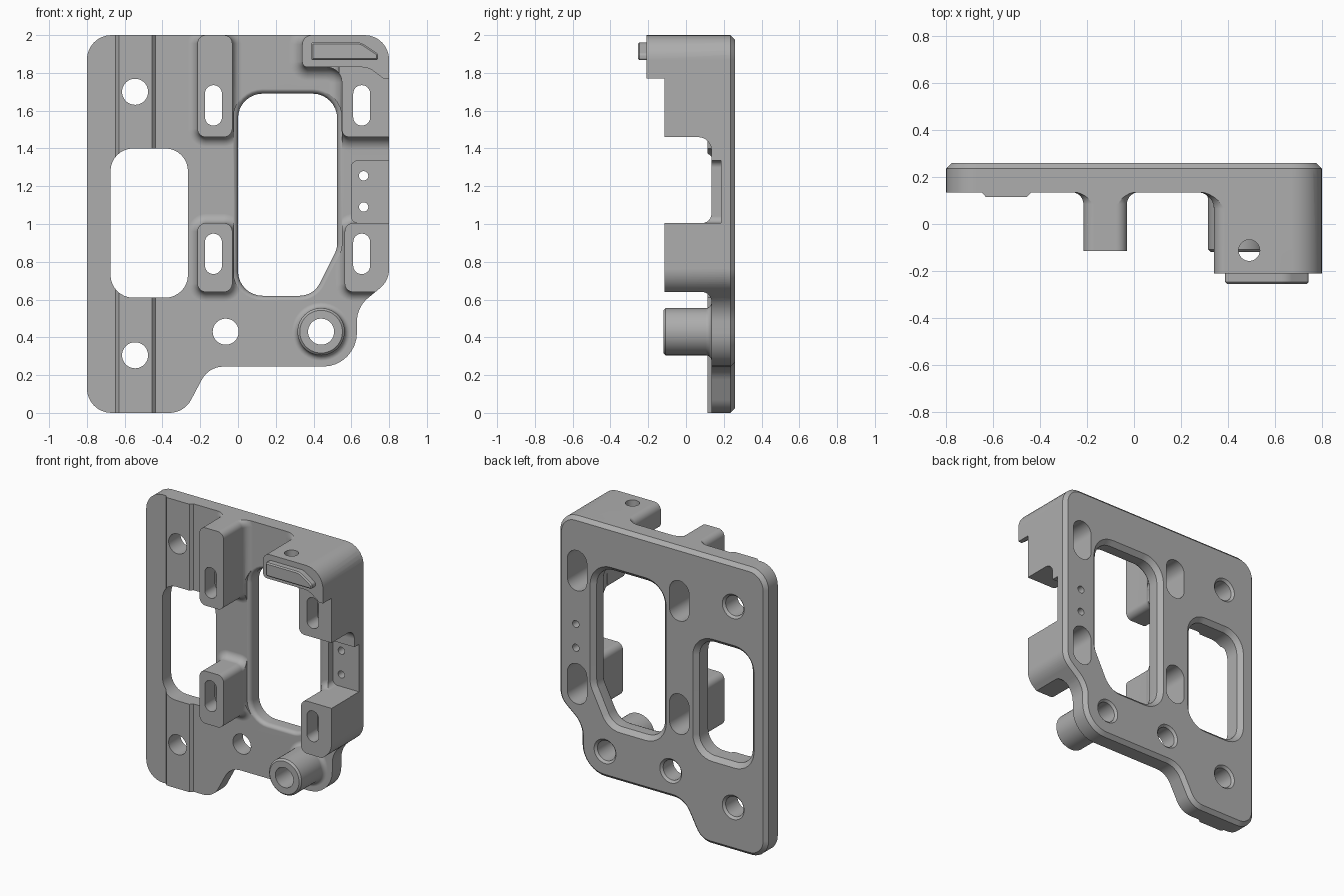
import bpy, bmesh, math
from mathutils import Vector

cube = bpy.data.objects.get("Cube")
if cube:
    bpy.data.objects.remove(cube, do_unlink=True)

grey = bpy.data.materials.new("machined_grey")
grey.use_nodes = True
grey.diffuse_color = (0.42, 0.42, 0.42, 1)
grey.node_tree.nodes["Principled BSDF"].inputs["Base Color"].default_value = grey.diffuse_color

BACK, FRONT, POST = 0.26, 0.135, -0.115


def rounded(corners, steps=8):
    """Round each (x, z, radius) corner of a polygon."""
    out, n = [], len(corners)
    for i, (x, z, r) in enumerate(corners):
        p = Vector((x, z))
        a = (Vector(corners[i - 1][:2]) - p).normalized()
        b = (Vector(corners[(i + 1) % n][:2]) - p).normalized()
        if r == 0:
            out.append(p)
            continue
        half = a.angle(b) / 2
        centre = p + (a + b).normalized() * r / math.sin(half)
        start = p + a * r / math.tan(half) - centre
        end = p + b * r / math.tan(half) - centre
        sweep = start.angle_signed(end)
        for k in range(steps + 1):
            t = -sweep * k / steps
            c, s = math.cos(t), math.sin(t)
            out.append(centre + Vector((start.x * c - start.y * s, start.x * s + start.y * c)))
    return out


def offset(loop, d):
    """Move a loop outward by d."""
    n = len(loop)
    area = sum(loop[i - 1].x * loop[i].y - loop[i].x * loop[i - 1].y for i in range(n))
    d = d if area > 0 else -d
    out = []
    for i, p in enumerate(loop):
        e = (p - loop[i - 1]).normalized()
        f = (loop[(i + 1) % n] - p).normalized()
        m = Vector((e.y + f.y, -e.x - f.x)).normalized()
        out.append(p + m * d / max(0.3, m.dot(Vector((e.y, -e.x)))))
    return out


def prism(name, loop, layers):
    """Stack offset copies of an x-z loop along y; layers are (y, offset)."""
    bm = bmesh.new()
    rings = [[bm.verts.new((p.x, y, p.y)) for p in offset(loop, d)] for y, d in layers]
    n = len(loop)
    bm.faces.new(rings[0])
    bm.faces.new(rings[-1])
    for r, q in zip(rings, rings[1:]):
        for i in range(n):
            j = (i + 1) % n
            bm.faces.new((r[i], r[j], q[j], q[i]))
    bmesh.ops.recalc_face_normals(bm, faces=bm.faces)
    mesh = bpy.data.meshes.new(name)
    bm.to_mesh(mesh)
    bm.free()
    mesh.materials.append(grey)
    ob = bpy.data.objects.new(name, mesh)
    bpy.context.collection.objects.link(ob)
    return ob


def box(x0, x1, z0, z1, r):
    return rounded([(x0, z0, r), (x1, z0, r), (x1, z1, r), (x0, z1, r)])


def circle(x, z, r, n=40):
    return [Vector((x + r * math.cos(k * math.tau / n), z + r * math.sin(k * math.tau / n)))
            for k in range(n)]


def flared(top, r, edge=0.0):
    """Layers for a post that blends into the plate with a fillet."""
    rows = [(top, -edge), (top + edge, 0)] if edge else [(top, 0)]
    for k in range(7):
        t = r * (1 - math.sin(k / 6 * math.pi / 2))
        rows.append((FRONT - t, r - math.sqrt(max(0, r * r - (r - t) ** 2))))
    return rows + [(0.2, r)]


def combine(body, tool, operation):
    mod = body.modifiers.new("bool", "BOOLEAN")
    mod.operation, mod.object, mod.solver = operation, tool, "EXACT"
    bpy.context.view_layer.update()
    result = body.evaluated_get(bpy.context.evaluated_depsgraph_get())
    mesh = bpy.data.meshes.new_from_object(result)
    body.modifiers.clear()
    body.data = mesh
    bpy.data.objects.remove(tool, do_unlink=True)


# Base plate
outline = rounded([(-.8, 0, .13), (-.285, 0, .13), (-.155, .245, .13), (.63, .245, .18),
                   (.63, .56, .16), (.8, .70, .13), (.8, 2, .13), (-.8, 2, .13)])
body = prism("bracket_body", outline, [(FRONT, 0), (BACK, 0)])

# Raised strip, posts, corner block and round boss
adds = [prism("raised_strip", box(-.63, -.455, -.1, 2.1, 0),
              [(.115, 0), (FRONT, .018), (.2, .018)])]
for x0, x1, z0, z1 in ((-.215, -.03, 1.46, 2.0), (-.215, -.03, .64, 1.005), (.565, .9, .64, 1.005)):
    adds.append(prism("post", box(x0, x1, z0, z1, .045), flared(POST, .05)))
corner = rounded([(.34, 1.83, .03), (.55, 1.83, .08), (.55, 1.46, .04), (.9, 1.46, 0),
                  (.9, 2.0, 0), (.34, 2.0, .05)])
adds.append(prism("corner_post", corner, flared(POST, .07)))
block = rounded([(.34, 1.83, .03), (.69, 1.83, .1), (.77, 1.77, .02), (.9, 1.77, 0),
                 (.9, 2.0, 0), (.34, 2.0, .05)])
adds.append(prism("corner_block", block, [(-.21, 0), (-.1, 0)]))
adds.append(prism("round_boss", circle(.44, .43, .125), flared(-.12, .03, .012)))
for part in adds:
    combine(body, part, "UNION")

# Trim everything to the outline, with a chamfered back edge
combine(body, prism("envelope", outline, [(-.4, 0), (BACK - .025, 0), (BACK, -.025)]), "INTERSECT")

# Windows with chamfered backs, the large one also eased at the front
chamfer = [(BACK - .03, 0), (BACK, .03), (.3, .03)]
left_window = box(-.675, -.265, .61, 1.4, .12)
right_window = rounded([(0, .62, .13), (.40, .62, .12), (.525, .87, .12),
                        (.525, 1.69, .13), (0, 1.69, .13)])
eased = [(.08, .025), (FRONT, .025), (.141, .013), (.15, .005), (.165, 0)]
cuts = [prism("cut", left_window, [(0, 0)] + chamfer),
        prism("cut", right_window, eased + chamfer)]

# Recessed pad between the right posts
cuts.append(prism("cut", box(.6, 1, 1.006, 1.335, .035), [(.0, 0), (.185, 0)]))

# Slots through the posts, widened from the back
for x in (-.13, .655):
    for z in (.842, 1.628):
        cuts.append(prism("cut", box(x - .045, x + .045, z - .107, z + .107, .0449),
                          [(-.3, 0), (.3, 0)]))
        cuts.append(prism("cut", box(x - .075, x + .075, z - .14, z + .14, .0749),
                          [(0, 0), (.3, 0)]))

# Round holes
for x, z in ((-.545, 1.7), (-.545, .305), (-.065, .43), (.44, .43)):
    cuts.append(prism("cut", circle(x, z, .069),
                      [(-.3, 0), (BACK - .015, 0), (BACK, .015), (.3, .015)]))
for z in (1.09, 1.255):
    cuts.append(prism("cut", circle(.665, z, .025, 20), [(-.3, 0), (.3, 0)]))

# Vertical hole through the corner block
drill = prism("cut", circle(0, 0, .045), [(-.2, 0), (.3, 0)])
drill.rotation_euler.x = math.pi / 2
drill.location = (.49, -.112, 1.95)
cuts.append(drill)
for cut in cuts:
    combine(body, cut, "DIFFERENCE")

# Small raised plate on the block
label = rounded([(.388, 1.868, .01), (.742, 1.868, .012), (.742, 1.9, .02), (.65, 1.962, .08),
                 (.388, 1.962, .01)])
raised = prism("raised_plate", label, [(-.255, -.008), (-.247, 0), (-.2, 0)])

# Smooth the curved faces, keep edges crisp
for ob in (body, raised):
    bpy.ops.object.select_all(action="DESELECT")
    ob.select_set(True)
    bpy.context.view_layer.objects.active = ob
    bpy.ops.object.shade_smooth_by_angle(angle=math.radians(30))
    weighted = ob.modifiers.new("weighted_normals", "WEIGHTED_NORMAL")
    weighted.keep_sharp = True
